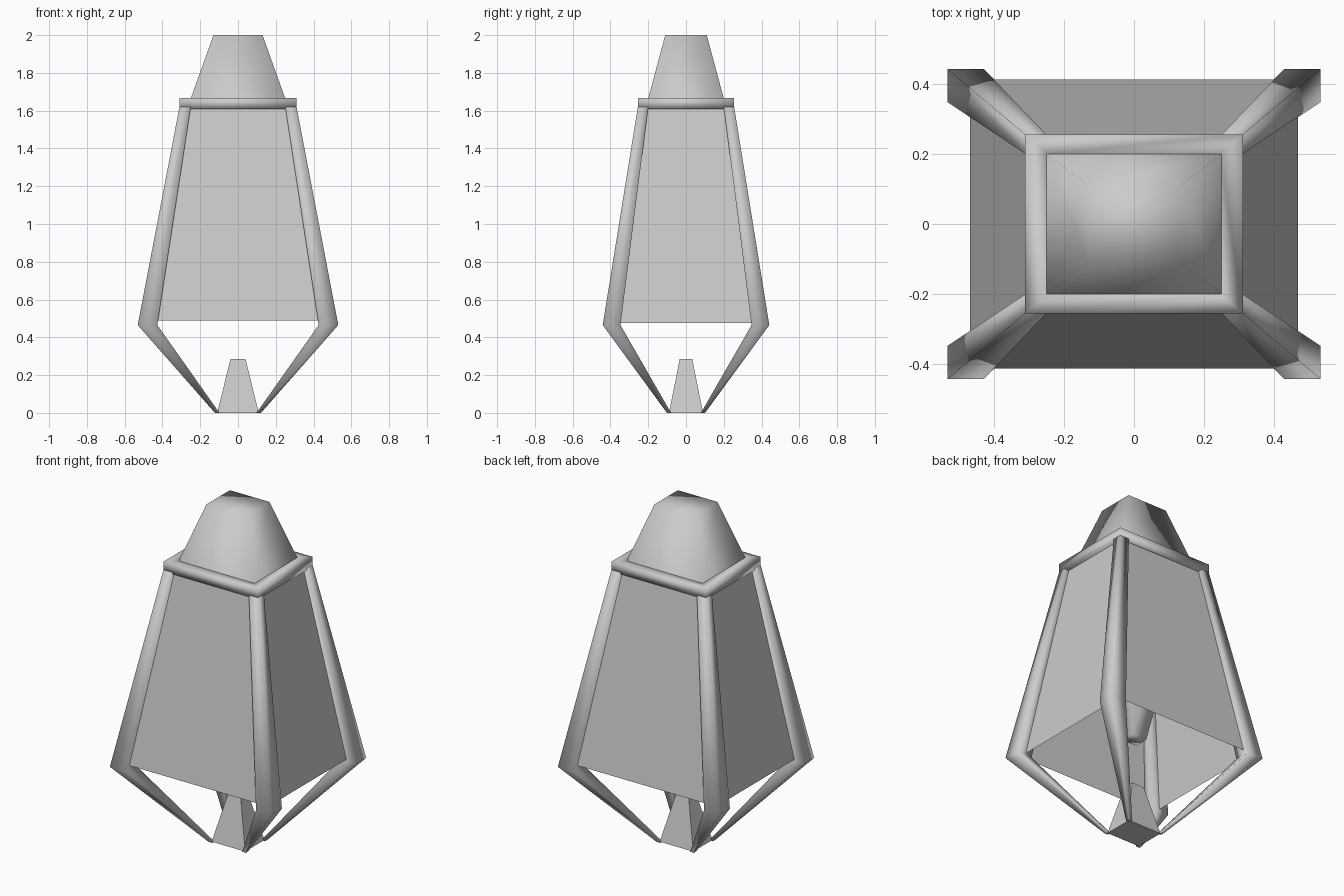
import bpy

if "Cube" in bpy.data.objects:
    bpy.data.objects.remove(bpy.data.objects["Cube"])


def make(name, verts, faces, smooth=True):
    mesh = bpy.data.meshes.new(name)
    mesh.from_pydata(verts, [], faces)
    for p in mesh.polygons:
        p.use_smooth = smooth
    mesh.update()
    obj = bpy.data.objects.new(name, mesh)
    bpy.context.collection.objects.link(obj)
    return obj


def loft(name, sections, bottom=True, top=True, ring=False, smooth=True):
    """Skin rectangles (cx, cy, half_x, half_y, z), listed from low to high."""
    verts, faces = [], []
    for cx, cy, hx, hy, z in sections:
        verts += [(cx - hx, cy - hy, z), (cx + hx, cy - hy, z),
                  (cx + hx, cy + hy, z), (cx - hx, cy + hy, z)]
    n = len(sections)
    for i in range(n if ring else n - 1):
        a, b = 4 * i, 4 * ((i + 1) % n)
        for k in range(4):
            m = (k + 1) % 4
            faces.append((a + k, a + m, b + m, b + k))
    if not ring:
        if bottom:
            faces.append((3, 2, 1, 0))
        if top:
            faces.append(tuple(4 * (n - 1) + k for k in range(4)))
    return make(name, verts, faces, smooth)


# Tapered roof cap
loft("roof_cap", [(0, 0, 0.25, 0.2, 1.665), (0, 0, 0.13, 0.11, 2.0)], bottom=False)

# Rectangular rim under the cap
loft("top_rim", [(0, 0, 0.31, 0.255, 1.61), (0, 0, 0.31, 0.255, 1.668),
                 (0, 0, 0.245, 0.2, 1.668), (0, 0, 0.25, 0.2, 1.61)], ring=True)

# Inner reflector tapering down inside the glass
loft("inner_lamp", [(0, 0, 0.05, 0.042, 0.58), (0, 0, 0.25, 0.2, 1.64)], top=False)

# Bottom finial
loft("bottom_finial", [(0, 0, 0.11, 0.09, 0), (0, 0, 0.04, 0.033, 0.285)], smooth=False)

# Four bent corner posts: thin foot, wide knee, rim corner
for sx, xn in ((-1, "left"), (1, "right")):
    for sy, yn in ((-1, "front"), (1, "back")):
        loft(f"{yn}_{xn}_post", [
            (sx * 0.11, sy * 0.09, 0.012, 0.011, 0.0),
            (sx * 0.479, sy * 0.394, 0.052, 0.047, 0.465),
            (sx * 0.28, sy * 0.2275, 0.03, 0.0275, 1.62)])

# Thin glass panels set between the posts
for s, yn, xn in ((-1, "front", "left"), (1, "back", "right")):
    make(f"{yn}_panel", [(-s * 0.44, s * 0.412, 0.49), (s * 0.44, s * 0.412, 0.49),
                         (s * 0.265, s * 0.235, 1.63), (-s * 0.265, s * 0.235, 1.63)],
         [(3, 2, 1, 0)], False)
    make(f"{xn}_panel", [(s * 0.468, -s * 0.36, 0.475), (s * 0.468, s * 0.36, 0.475),
                         (s * 0.285, s * 0.212, 1.63), (s * 0.285, -s * 0.212, 1.63)],
         [(0, 1, 2, 3)], False)
